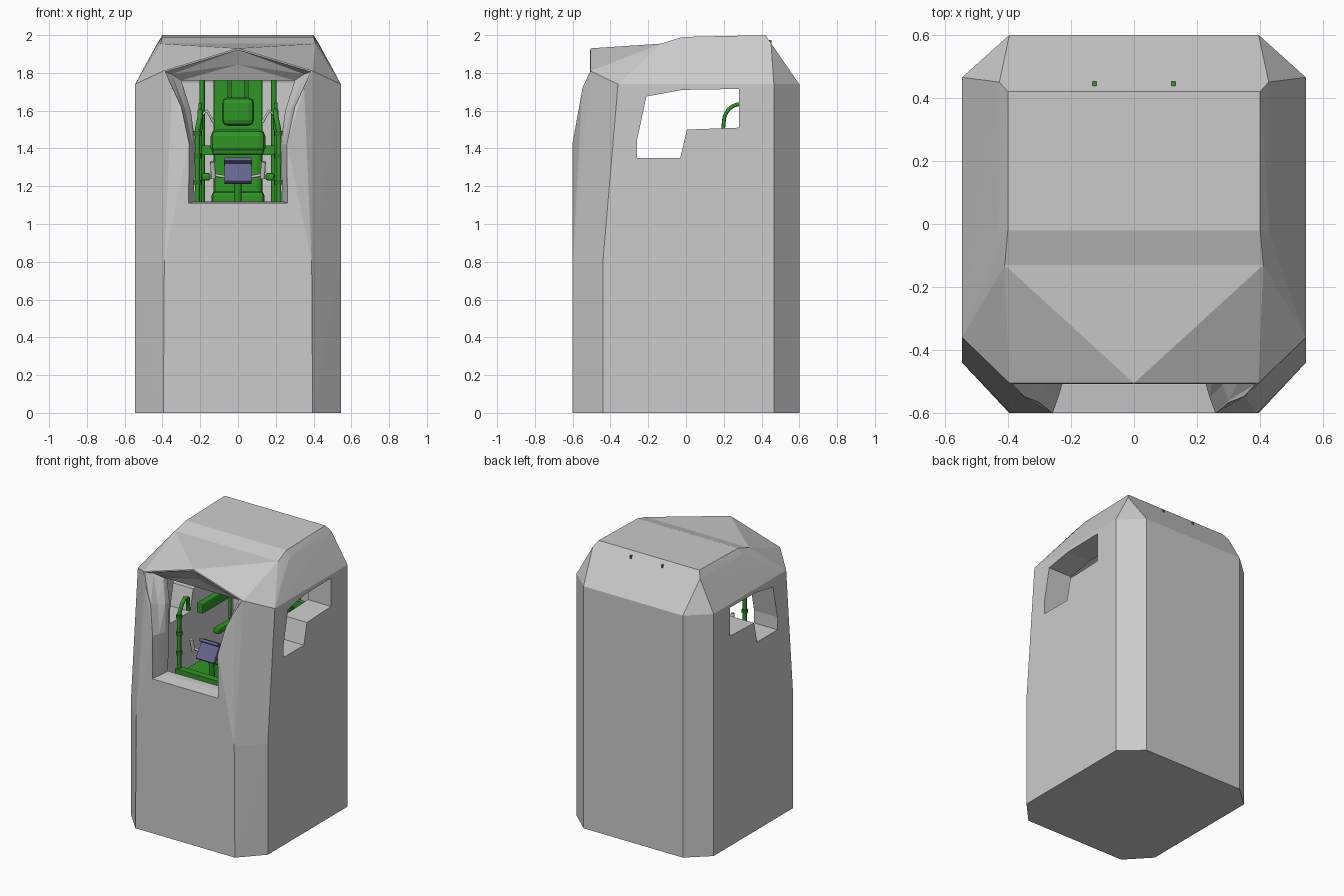
import bpy, bmesh, math
from mathutils import Vector

if "Cube" in bpy.data.objects:
    bpy.data.objects.remove(bpy.data.objects["Cube"])


def material(name, col):
    m = bpy.data.materials.new(name)
    m.diffuse_color = (*col, 1)
    m.use_nodes = True
    m.node_tree.nodes["Principled BSDF"].inputs["Base Color"].default_value = m.diffuse_color
    return m


GREEN = material("green", (0.03, 0.30, 0.02))
DARK = material("dark_green", (0.02, 0.20, 0.015))
SLATE = material("slate_blue", (0.13, 0.13, 0.28))


def add_mesh(name, bm, mat=None):
    bmesh.ops.recalc_face_normals(bm, faces=bm.faces[:])
    me = bpy.data.meshes.new(name)
    bm.to_mesh(me)
    bm.free()
    ob = bpy.data.objects.new(name, me)
    bpy.context.collection.objects.link(ob)
    if mat:
        me.materials.append(mat)
    return ob


def loft(name, rings):
    bm = bmesh.new()
    vs = [[bm.verts.new(p) for p in r] for r in rings]
    n = len(rings[0])
    for a, b in zip(vs, vs[1:]):
        for i in range(n):
            j = (i + 1) % n
            bm.faces.new((a[i], a[j], b[j], b[i]))
    bm.faces.new(vs[0])
    bm.faces.new(vs[-1])
    bmesh.ops.triangulate(bm, faces=bm.faces[:])
    return add_mesh(name, bm)


def prism(name, yz, half):
    return loft(name, [[(s * half, y, z) for y, z in yz] for s in (-1, 1)])


def cut(ob, cutter):
    mod = ob.modifiers.new("cut", 'BOOLEAN')
    mod.operation, mod.solver, mod.object = 'DIFFERENCE', 'EXACT', cutter
    bpy.context.view_layer.objects.active = ob
    bpy.ops.object.modifier_apply(modifier=mod.name)
    bpy.data.objects.remove(cutter)


def box(name, loc, size, mat=None, bevel=0.0, rx=0.0):
    bm = bmesh.new()
    bmesh.ops.create_cube(bm, size=1)
    bmesh.ops.scale(bm, vec=size, verts=bm.verts[:])
    ob = add_mesh(name, bm, mat)
    ob.location = loc
    ob.rotation_euler.x = rx
    if bevel:
        m = ob.modifiers.new("bevel", 'BEVEL')
        m.width, m.segments = bevel, 2
    return ob


def pipe(name, pts, r, mat=None):
    cu = bpy.data.curves.new(name, 'CURVE')
    cu.dimensions, cu.bevel_depth, cu.bevel_resolution = '3D', r, 2
    cu.use_fill_caps = True
    sp = cu.splines.new('POLY')
    sp.points.add(len(pts) - 1)
    for p, co in zip(sp.points, pts):
        p.co = (*co, 1)
    if mat:
        cu.materials.append(mat)
    ob = bpy.data.objects.new(name, cu)
    bpy.context.collection.objects.link(ob)
    return ob


# Outer hull: mirrored corner points wrapped in a convex skin
half = [(.395, -.6, 0), (.545, -.44, 0), (.545, .465, 0), (.395, .6, 0),
        (.39, -.6, .8), (.545, -.44, .8), (.26, -.6, 1.43), (.35, -.548, 1.72),
        (.395, -.505, 1.81), (.545, -.36, 1.74), (.545, .465, 1.74), (.395, .6, 1.74),
        (.41, -.13, 1.955), (.40, -.02, 1.99), (.40, .42, 2.0),
        (.427, .45, 1.957), (.43, -.03, 1.948)]
bm = bmesh.new()
for x, y, z in half:
    bm.verts.new((x, y, z))
    bm.verts.new((-x, y, z))
res = bmesh.ops.convex_hull(bm, input=bm.verts[:])
bmesh.ops.delete(bm, geom=[v for v in bm.verts if not v.link_faces], context='VERTS')
bmesh.ops.dissolve_limit(bm, angle_limit=0.01, verts=bm.verts[:], edges=bm.edges[:])


def near(p):
    return min(bm.verts, key=lambda v: (v.co - Vector(p)).length)


# Brow: split the front roof edge and lift its middle into a peak
L, R = near((-.395, -.505, 1.81)), near((.395, -.505, 1.81))
edge = bm.edges.get((L, R))
if edge:
    mid = bmesh.utils.edge_split(edge, L, 0.5)[1]
    mid.co.x = 0
    for s in (-1, 1):
        bmesh.ops.connect_verts(bm, verts=[mid, near((s * .41, -.13, 1.955))])
    mid.co.z = 1.93
bmesh.ops.triangulate(bm, faces=[f for f in bm.faces if len(f.verts) > 4])
shell = add_mesh("cabin_shell", bm)

# Cabin cavity
cut(shell, prism("cavity_cutter", [(-.46, .95), (-.46, 1.45), (-.38, 1.76), (-.15, 1.85),
                                   (0, 1.92), (.40, 1.92), (.46, 1.75), (.46, .95)], .36))
# Side windows through both walls
cut(shell, prism("window_cutter", [(-.26, 1.35), (-.03, 1.35), (.005, 1.50), (.28, 1.51),
                                   (.28, 1.715), (-.02, 1.71), (-.21, 1.675), (-.26, 1.44)], 1))


# Windscreen opening: flared rings narrowing inwards
def ring(pts, y=None):
    right = [(x, yy if y is None else y, z) for x, yy, z in pts]
    return right + [(-x, b, z) for x, b, z in reversed(right) if x]


outer = [(.262, -.6, 1.11), (.258, -.6, 1.42), (.30, -.56, 1.62), (.386, -.507, 1.806), (0, -.507, 1.923)]
middle = [(.25, -.555, 1.115), (.24, -.55, 1.42), (.28, -.51, 1.61), (.35, -.46, 1.793), (0, -.46, 1.845)]
inner = [(.236, -.51, 1.12), (.225, -.5, 1.42), (.25, -.47, 1.6), (.30, -.42, 1.76), (0, -.42, 1.76)]
cut(shell, loft("windscreen_cutter", [ring(outer, -.8), ring(outer), ring(middle),
                                      ring(inner), ring(inner, -.3)]))

# Seat
box("deck", (0, 0, .965), (.66, .86, .03), GREEN)
box("seat_base", (0, .08, 1.03), (.28, .40, .12), GREEN)
box("seat_cushion", (0, .06, 1.13), (.28, .44, .09), GREEN, .025)
box("backrest", (0, .35, 1.27), (.26, .10, .28), GREEN, .03)
box("shoulder_cushion", (0, .33, 1.435), (.29, .12, .13), GREEN, .035)
box("headrest", (0, .335, 1.595), (.17, .08, .15), GREEN, .03)
box("back_panel", (0, .415, 1.44), (.25, .03, .86), GREEN)
box("lap_bar", (0, .20, 1.38), (.27, .04, .03), DARK, .01)

# Control screen with column
box("screen", (0, -.33, 1.275), (.145, .03, .14), SLATE, .006, math.radians(-35))
box("screen_bezel", (0, -.315, 1.33), (.15, .05, .02), SLATE, .004, math.radians(-35))
pipe("screen_column", [(0, -.31, 1.25), (0, -.28, .97)], .018, GREEN)
box("dash_beam", (0, -.36, 1.09), (.46, .05, .04), GREEN)
box("rear_beam", (0, .40, 1.39), (.62, .03, .05), GREEN)

# Mirrored frame pieces
for s, side in ((-1, "left"), (1, "right")):
    box(side + "_seat_rail", (s * .125, .44, 1.48), (.012, .026, .99), GREEN)
    box(side + "_headrest_post", (s * .045, .385, 1.72), (.02, .03, .16), DARK)
    box(side + "_side_beam", (s * .30, .20, 1.38), (.05, .42, .07), GREEN, .008)
    box(side + "_armrest", (s * .17, .14, 1.25), (.05, .30, .04), GREEN, .012)
    # front post bending rearwards at its head
    pipe(side + "_front_post", [(s * .215, -.36, .97), (s * .215, -.36, 1.50), (s * .20, -.35, 1.57),
                                (s * .20, -.32, 1.60), (s * .20, -.285, 1.585), (s * .20, -.28, 1.50)],
         .014, GREEN)
    for z in (1.22, 1.36, 1.48):
        pipe(side + "_post_collar", [(s * .215, -.36, z - .012), (s * .215, -.36, z + .012)], .021, DARK)
    # rear arched pipe
    arc = [(s * .20, .29 - .09 * math.cos(a), 1.54 + .095 * math.sin(a))
           for a in [math.radians(15 * i) for i in range(7)]]
    pipe(side + "_rear_arch", [(s * .20, .19, .97), (s * .20, .195, 1.48)] + arc + [(s * .20, .44, 1.635)],
         .010, GREEN)
    pipe(side + "_rear_post", [(s * .19, .42, .97), (s * .19, .42, 1.85)], .014, GREEN)
    pipe(side + "_bracket", [(s * .13, .40, 1.54), (s * .165, .38, 1.60), (s * .20, .40, 1.57)], .008)
    # hand grip
    pipe(side + "_grip_arm", [(s * .07, -.32, 1.25), (s * .13, -.32, 1.26)], .008)
    pipe(side + "_grip", [(s * .13, -.32, 1.24), (s * .135, -.34, 1.33)], .013)
